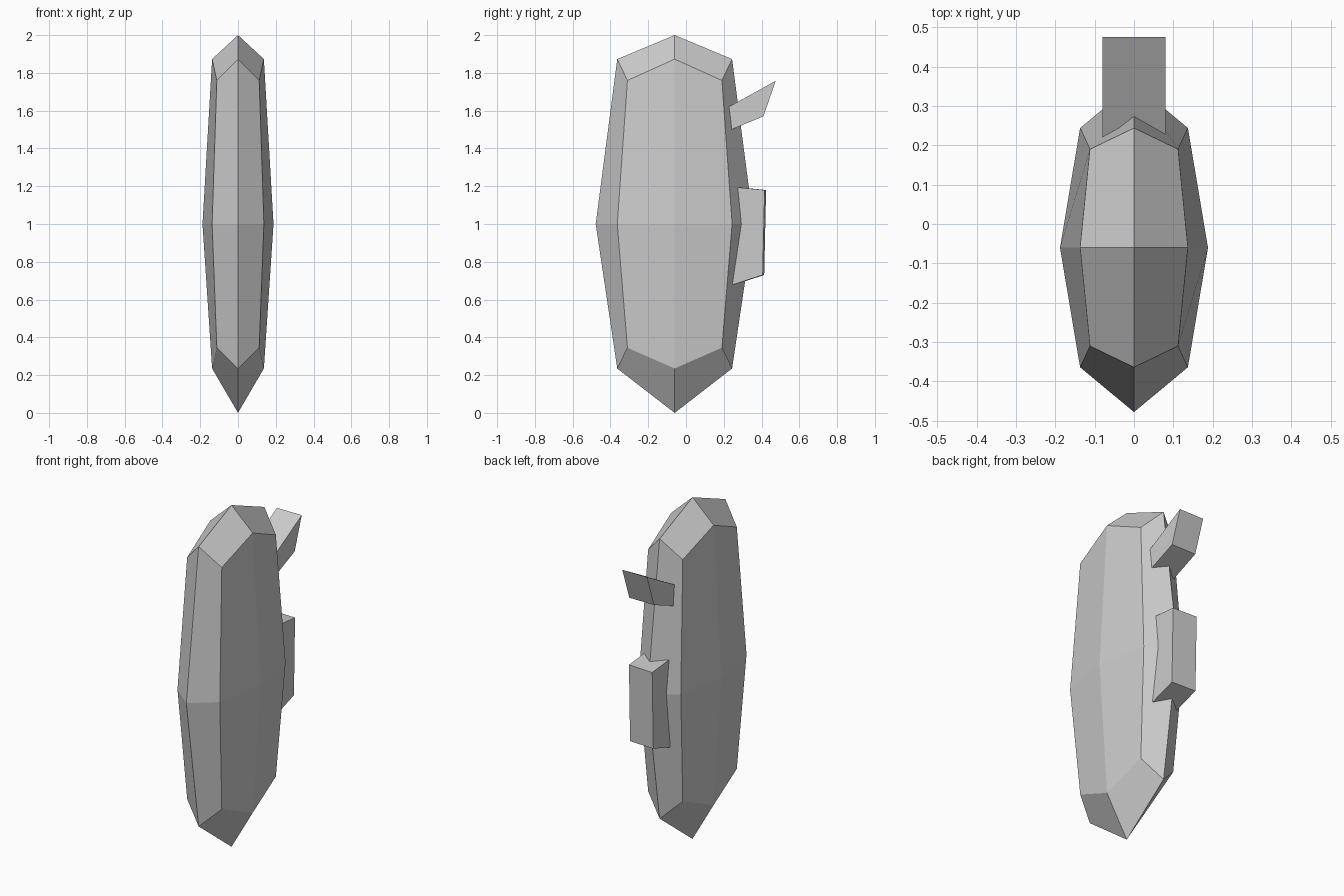
import bpy, bmesh

if "Cube" in bpy.data.objects:
    bpy.data.objects.remove(bpy.data.objects["Cube"])


def finish(name, bm):
    bmesh.ops.recalc_face_normals(bm, faces=bm.faces[:])
    mesh = bpy.data.meshes.new(name)
    bm.to_mesh(mesh)
    bm.free()
    obj = bpy.data.objects.new(name, mesh)
    bpy.context.collection.objects.link(obj)
    return obj


# Body: cube divided once, then rounded by pulling in its edges and corners
def build_body():
    bm = bmesh.new()
    bmesh.ops.create_cube(bm, size=2)
    bmesh.ops.subdivide_edges(bm, edges=bm.edges[:], cuts=1, use_grid_fill=True)
    # keyed by vertex kind: 1 = face centre, 2 = edge middle, 3 = corner
    in_x = {1: 0.188, 2: 0.137, 3: 0.112}
    in_y = {1: 0.418, 2: 0.304, 3: 0.25}
    up = {1: 1.0, 2: 0.873, 3: 0.76}
    down = {1: 1.0, 2: 0.765, 3: 0.655}
    for v in bm.verts:
        x, y, z = (round(c) for c in v.co)
        kind = abs(x) + abs(y) + abs(z)
        v.co = (x * in_x[kind],
                y * in_y[kind] - 0.06,
                1 + z * (up if z > 0 else down)[kind])
    return finish("body", bm)


# Block with a side profile in (y, z), swept across x; skew tilts its outer face
def build_block(name, profile, half_width, skew=0.0):
    bm = bmesh.new()
    rings = []
    for side in (-1, 1):
        rings.append([bm.verts.new((side * half_width, y - side * skew, z))
                      for y, z in profile])
    left, right = rings
    bm.faces.new(left)
    bm.faces.new(right[::-1])
    n = len(profile)
    for i in range(n):
        j = (i + 1) % n
        bm.faces.new((left[i], left[j], right[j], right[i]))
    return finish(name, bm)


build_body()
# Both blocks continue a little way inside the body
build_block("upper_peg", [(0.15, 1.578), (0.475, 1.758), (0.41, 1.57), (0.16, 1.467)], 0.08)
build_block("lower_block", [(0.18, 1.203), (0.42, 1.18), (0.41, 0.73), (0.17, 0.652)], 0.078, 0.004)
